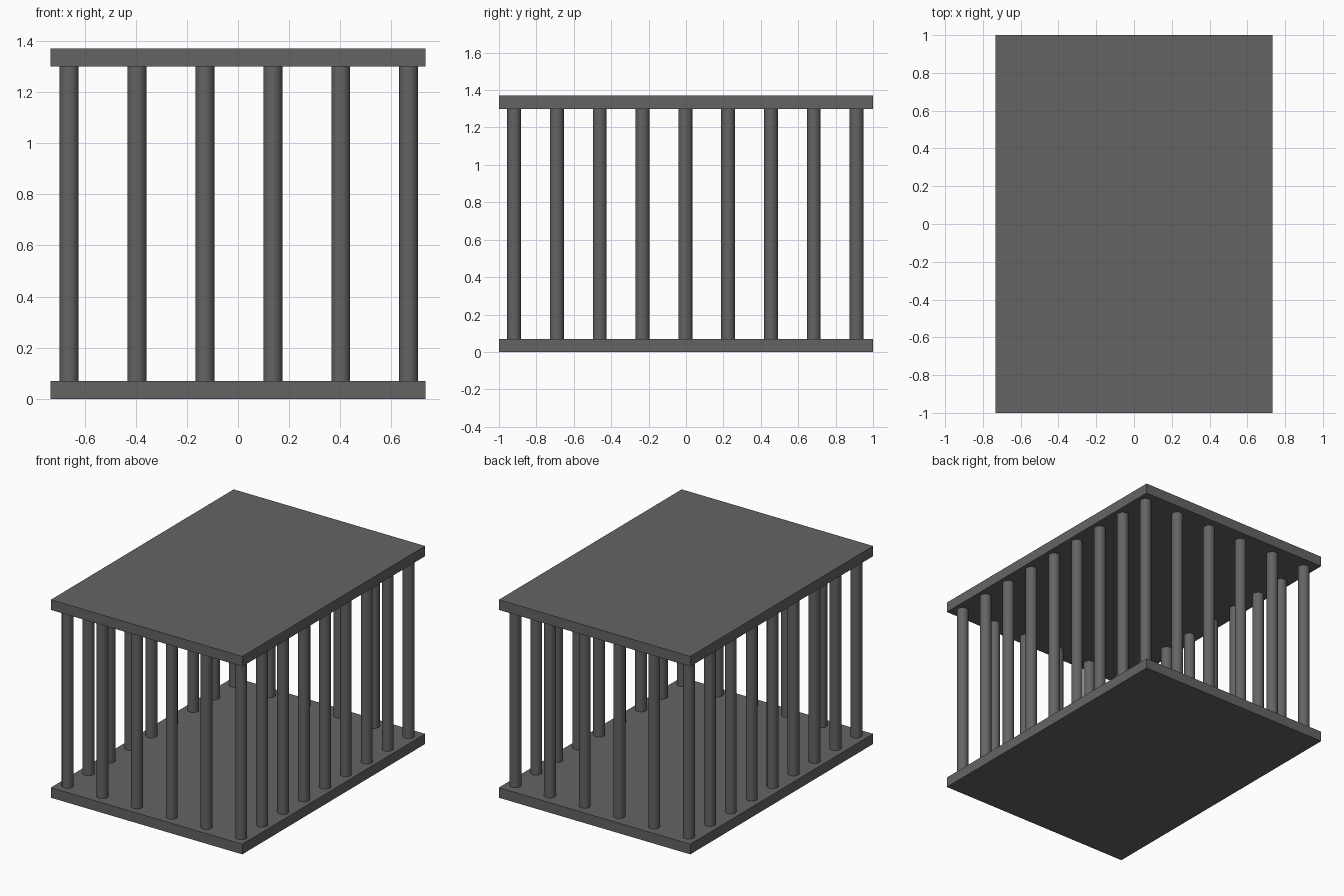
import bpy

if "Cube" in bpy.data.objects:
    bpy.data.objects.remove(bpy.data.objects["Cube"])

# single dark grey colour
grey = bpy.data.materials.new("dark grey metal")
grey.diffuse_color = (0.127, 0.127, 0.127, 1)
grey.use_nodes = True
grey.node_tree.nodes["Principled BSDF"].inputs["Base Color"].default_value = grey.diffuse_color

WIDTH, DEPTH, HEIGHT, SLAB = 1.466, 2.0, 1.37, 0.07
RADIUS = 0.037
NX, NY = 6, 9
X0, X1 = -0.661, 0.668
Y0, Y1 = -0.919, 0.912


def slab(name, z):
    bpy.ops.mesh.primitive_cube_add(size=1, location=(0, 0, z))
    ob = bpy.context.object
    ob.name = name
    ob.scale = (WIDTH, DEPTH, SLAB)
    bpy.ops.object.transform_apply(location=False, rotation=False, scale=True)
    ob.data.materials.append(grey)


def bar(name, x, y):
    bpy.ops.mesh.primitive_cylinder_add(vertices=32, radius=RADIUS,
                                        depth=HEIGHT - 2 * SLAB,
                                        location=(x, y, HEIGHT / 2))
    ob = bpy.context.object
    ob.name = name
    bpy.ops.object.shade_smooth_by_angle()
    ob.data.materials.append(grey)


# floor and roof plates
slab("floor_plate", SLAB / 2)
slab("roof_plate", HEIGHT - SLAB / 2)

# bars around the perimeter
for i in range(NX):
    x = X0 + (X1 - X0) * i / (NX - 1)
    bar(f"front_bar_{i + 1}", x, Y0)
    bar(f"back_bar_{i + 1}", x, Y1)
for j in range(1, NY - 1):
    y = Y0 + (Y1 - Y0) * j / (NY - 1)
    bar(f"left_bar_{j}", X0, y)
    bar(f"right_bar_{j}", X1, y)
